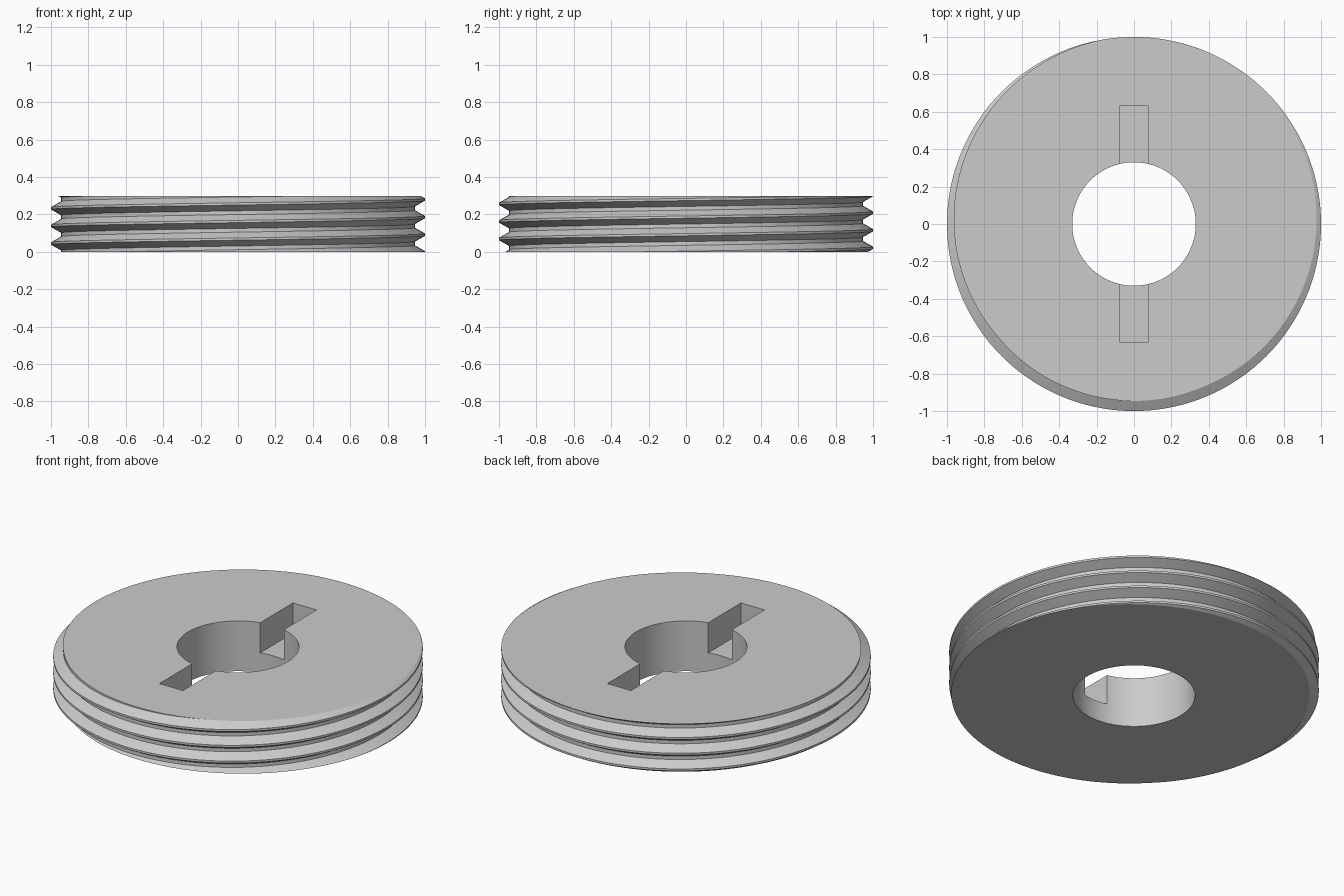
import bpy, bmesh
from math import cos, sin, pi, radians
from mathutils import Vector

if "Cube" in bpy.data.objects:
    bpy.data.objects.remove(bpy.data.objects["Cube"])

HEIGHT, PITCH, STEPS, TURNS = 0.30, 0.094, 144, 8
CREST_R, ROOT_R, BORE_R = 1.0, 0.946, 0.33
SLOT_WIDTH, SLOT_LENGTH, SLOT_FLOOR = 0.156, 1.26, 0.12
START_Z = 0.092 - 3 * PITCH      # crest height on the +x side

grey = bpy.data.materials.new("plain grey")
grey.use_nodes = True
grey.diffuse_color = (0.6, 0.6, 0.6, 1)
grey.node_tree.nodes["Principled BSDF"].inputs["Base Color"].default_value = (0.6, 0.6, 0.6, 1)


def make_object(name, bm):
    mesh = bpy.data.meshes.new(name)
    bm.to_mesh(mesh)
    bm.free()
    mesh.materials.append(grey)
    obj = bpy.data.objects.new(name, mesh)
    bpy.context.collection.objects.link(obj)
    return obj


# Right-hand helical thread, one pitch of profile swept round several turns
profile = [(CREST_R, -0.006), (CREST_R, 0.006), (ROOT_R, 0.037), (ROOT_R, PITCH - 0.037)]
bm = bmesh.new()
rows = []
for i in range(STEPS * TURNS + 1):
    a = 2 * pi * i / STEPS
    lift = START_Z + PITCH * i / STEPS
    rows.append([bm.verts.new((r * cos(a), r * sin(a), lift + z)) for r, z in profile])
for i in range(STEPS * (TURNS - 1)):
    here = rows[i] + [rows[i + STEPS][0]]
    ahead = rows[i + 1] + [rows[i + 1 + STEPS][0]]
    for j in range(len(profile)):
        bm.faces.new((here[j], ahead[j], ahead[j + 1], here[j + 1]))

# Trim the thread flat at both ends and cap it
for z, direction in ((0, -1), (HEIGHT, 1)):
    cut = bmesh.ops.bisect_plane(bm, geom=bm.verts[:] + bm.edges[:] + bm.faces[:], dist=1e-6,
                                 plane_co=(0, 0, z), plane_no=(0, 0, direction), clear_outer=True)
for z in (0, HEIGHT):
    rim = [e for e in bm.edges if e.is_boundary and all(abs(v.co.z - z) < 1e-4 for v in e.verts)]
    bmesh.ops.triangle_fill(bm, edges=rim, use_beauty=True, normal=Vector((0, 0, 1)))
bmesh.ops.recalc_face_normals(bm, faces=bm.faces[:])
ring = make_object("threaded_ring", bm)

# Cutters for the round bore and the blind driver slot
bm = bmesh.new()
bmesh.ops.create_cone(bm, cap_ends=True, segments=128, radius1=BORE_R, radius2=BORE_R, depth=1)
bore = make_object("bore_cutter", bm)

bm = bmesh.new()
bmesh.ops.create_cube(bm, size=1)
bmesh.ops.scale(bm, vec=(SLOT_WIDTH, SLOT_LENGTH, 0.4), verts=bm.verts[:])
bmesh.ops.translate(bm, vec=(0, 0, SLOT_FLOOR + 0.2), verts=bm.verts[:])
slot = make_object("slot_cutter", bm)

bpy.ops.object.select_all(action="DESELECT")
ring.select_set(True)
bpy.context.view_layer.objects.active = ring
for cutter in (bore, slot):
    cutter.hide_render = True
    mod = ring.modifiers.new(cutter.name, "BOOLEAN")
    mod.operation, mod.solver, mod.object = "DIFFERENCE", "EXACT", cutter
    bpy.ops.object.modifier_apply(modifier=mod.name)
    bpy.data.objects.remove(cutter)

bpy.ops.object.shade_smooth_by_angle(angle=radians(20))
